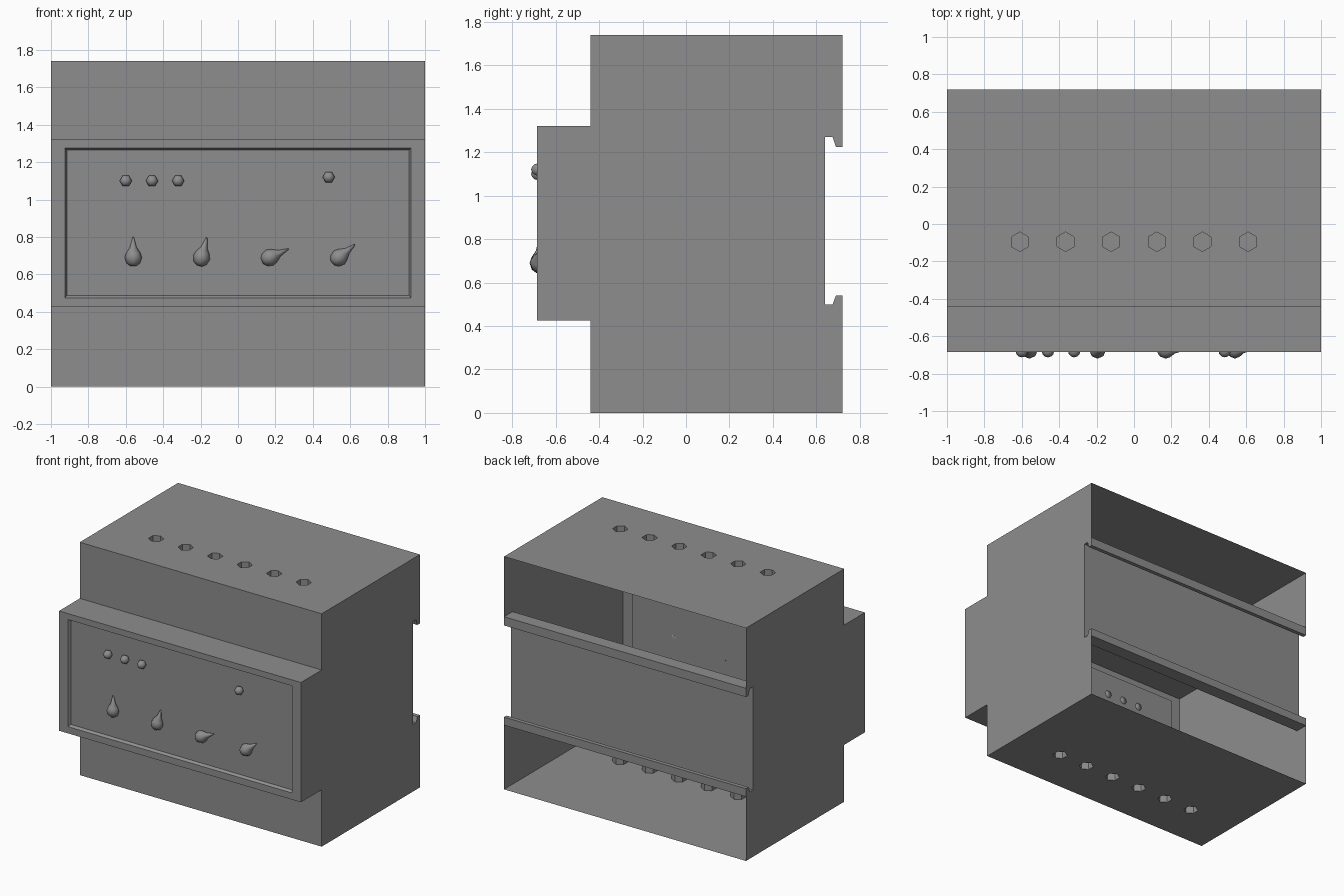
import bpy, bmesh
from math import sin, cos, pi, radians, atan2
from mathutils import Matrix, Vector

if "Cube" in bpy.data.objects:
    bpy.data.objects.remove(bpy.data.objects["Cube"], do_unlink=True)

GREY = (0.27, 0.27, 0.27, 1)
grey = bpy.data.materials.new("housing_grey")
grey.use_nodes = True
grey.diffuse_color = GREY
grey.node_tree.nodes["Principled BSDF"].inputs["Base Color"].default_value = GREY

W, H = 1.0, 1.74
BACK, WALL, FRONT, PANEL = 0.72, -0.44, -0.685, -0.667
LOW, HIGH = 0.425, 1.32


def finish(name, bm, smooth=False):
    bmesh.ops.remove_doubles(bm, verts=bm.verts, dist=0.0005)
    bmesh.ops.recalc_face_normals(bm, faces=bm.faces)
    mesh = bpy.data.meshes.new(name)
    bm.to_mesh(mesh)
    bm.free()
    for p in mesh.polygons:
        p.use_smooth = smooth
    mesh.materials.append(grey)
    obj = bpy.data.objects.new(name, mesh)
    bpy.context.collection.objects.link(obj)
    return obj


def face(bm, points):
    return bm.faces.new([bm.verts.new(p) for p in points])


def sweep(bm, path, closed=False):
    """Sheet following a (y, z) path across the full width."""
    pairs = list(zip(path, path[1:] + path[:1]))
    for (y0, z0), (y1, z1) in pairs if closed else pairs[:-1]:
        face(bm, [(-W, y0, z0), (W, y0, z0), (W, y1, z1), (-W, y1, z1)])


# Side walls and stepped front; the back stays open above and below the rail
notch = [(0.72, 1.225), (0.69, 1.225), (0.675, 1.27), (0.64, 1.27),
         (0.64, 0.5), (0.675, 0.5), (0.69, 0.54), (0.72, 0.54)]
step_low = [(WALL, 0), (WALL, LOW), (FRONT, LOW)]
step_high = [(FRONT, HIGH), (WALL, HIGH), (WALL, H)]
outline = [(BACK, 0)] + step_low + step_high + [(BACK, H)] + notch
bm = bmesh.new()
for x in (-W, W):
    face(bm, [(x, y, z) for y, z in outline])
sweep(bm, step_low)
sweep(bm, step_high)
finish("housing_shell", bm)

# Rail holder with an upper and a lower hook
bm = bmesh.new()
sweep(bm, [(0.72, 1.29)] + notch + [(0.72, 0.48), (0.62, 0.48), (0.62, 1.29)], closed=True)
finish("rail_holder", bm)


# Front frame with a bevelled recess and panel
def rectangle(x, z0, z1, y):
    return [Vector(p) for p in ((-x, y, z0), (x, y, z0), (x, y, z1), (-x, y, z1))]


bm = bmesh.new()
rings = [rectangle(W, LOW, HIGH, FRONT),
         rectangle(0.925, 0.475, 1.275, FRONT),
         rectangle(0.915, 0.488, 1.265, PANEL)]
for a, b in zip(rings, rings[1:]):
    for i in range(4):
        j = (i + 1) % 4
        face(bm, [a[i], a[j], b[j], b[i]])
face(bm, rings[-1])
finish("front_panel", bm)


# Roof and floor, each with a row of six-sided wells
def well_plate(name, z, depth):
    bm = bmesh.new()
    border = [(-W, WALL, z), (W, WALL, z), (W, BACK, z), (-W, BACK, z)]
    loops = [border]
    for n in range(6):
        cx, cy = -0.61 + n * 0.244, -0.095
        loops.append([(cx + 0.052 * sin(k * pi / 3), cy + 0.052 * cos(k * pi / 3), z)
                      for k in range(6)])
    edges, hexes = [], []
    for pts in loops:
        vs = [bm.verts.new(p) for p in pts]
        edges += [bm.edges.new((vs[i - 1], vs[i])) for i in range(len(vs))]
        hexes.append(vs)
    bmesh.ops.triangle_fill(bm, edges=edges, use_beauty=True, normal=(0, 0, 1))
    for top in hexes[1:]:
        end = [bm.verts.new(v.co + Vector((0, 0, depth))) for v in top]
        for i in range(6):
            bm.faces.new((top[i - 1], top[i], end[i], end[i - 1]))
        bm.faces.new(end)
    finish(name, bm)


well_plate("roof_with_wells", H, -0.16)
well_plate("floor_with_wells", 0, 0.16)


def cut_back(bm, y):
    """Trim off and close everything behind the given depth."""
    cut = bmesh.ops.bisect_plane(bm, geom=bm.verts[:] + bm.edges[:] + bm.faces[:],
                                 plane_co=(0, y, 0), plane_no=(0, 1, 0), clear_outer=True)
    rim = [e for e in cut["geom_cut"] if isinstance(e, bmesh.types.BMEdge)]
    bmesh.ops.edgeloop_fill(bm, edges=rim)


# Indicator lamps
for n, (x, z) in enumerate([(-0.6, 1.1), (-0.46, 1.1), (-0.32, 1.1), (0.485, 1.12)]):
    bm = bmesh.new()
    bmesh.ops.create_uvsphere(bm, u_segments=6, v_segments=6, radius=0.033)
    bm.transform(Matrix.Translation((x, -0.68, z)) @ Matrix.Rotation(radians(90), 4, "X")
                 @ Matrix.Rotation(radians(30), 4, "Z"))
    cut_back(bm, PANEL + 0.003)
    finish(f"indicator_lamp_{n + 1}", bm, True)

# Teardrop pointer knobs, each turned to its own setting
drop = [(-0.046, 0.015), (-0.03, 0.036), (0, 0.046), (0.025, 0.038),
        (0.055, 0.018), (0.11, 0.003)]
for n, (x, dx, dz) in enumerate([(-0.56, 0, 1), (-0.195, 0.26, 1),
                                 (0.17, 1, 0.46), (0.54, 1, 0.82)]):
    bm = bmesh.new()
    loops = [[bm.verts.new((r * cos(k * pi / 4), r * sin(k * pi / 4), t)) for k in range(8)]
             for t, r in drop]
    for a, b in zip(loops, loops[1:]):
        for k in range(8):
            bm.faces.new((a[k - 1], a[k], b[k], b[k - 1]))
    bm.faces.new(loops[0])
    bm.faces.new(loops[-1])
    bm.transform(Matrix.Translation((x, -0.674, 0.69))
                 @ Matrix.Rotation(atan2(dx, dz), 4, "Y"))
    cut_back(bm, PANEL)
    finish(f"pointer_knob_{n + 1}", bm, True)
